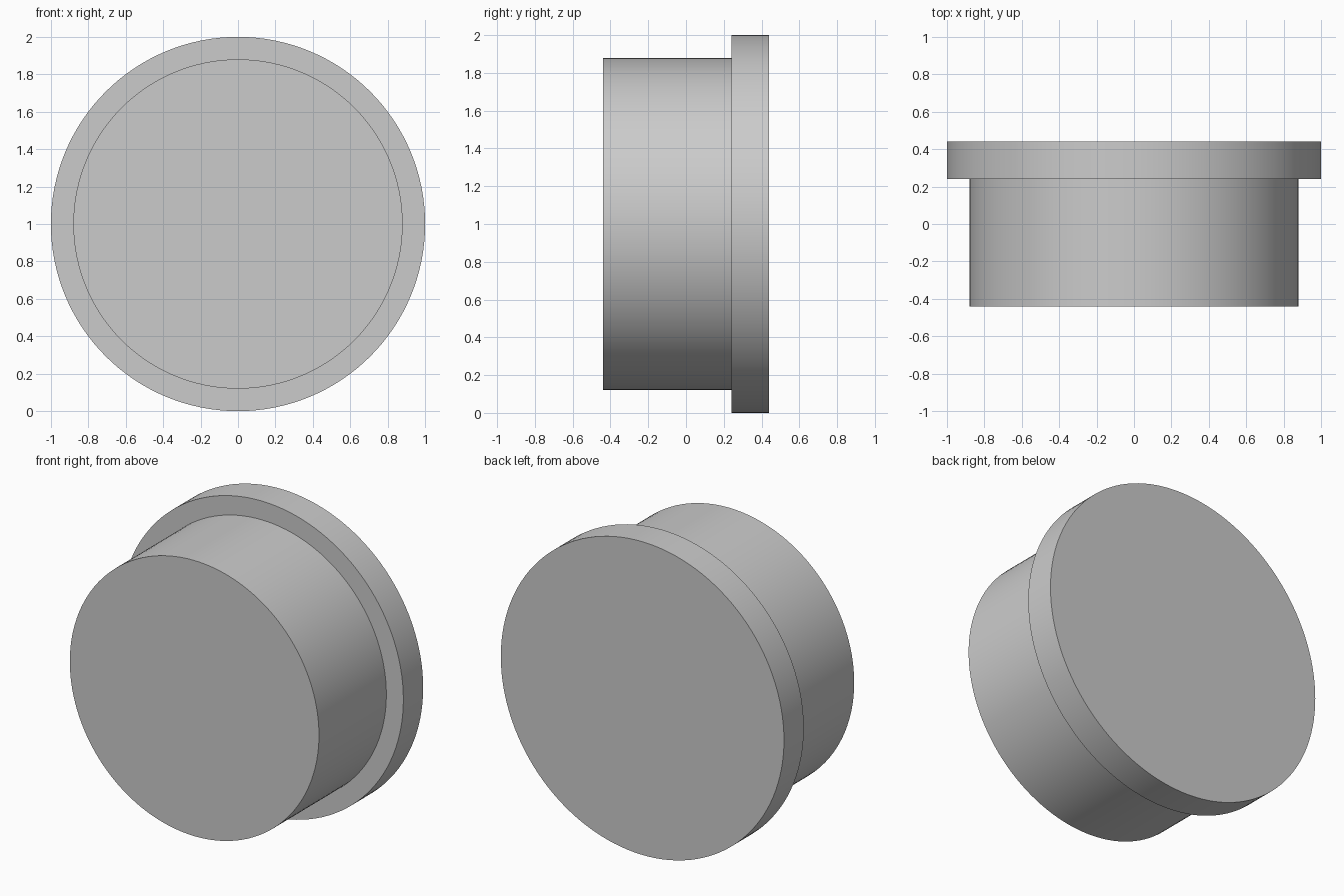
import bpy, bmesh, math

if "Cube" in bpy.data.objects:
    bpy.data.objects.remove(bpy.data.objects["Cube"])

SEGMENTS = 128
CENTRE_Z = 1.0

# Stepped profile (radius, y) from the front face to the back face
profile = [(0.88, -0.44), (0.88, 0.24), (1.0, 0.24), (1.0, 0.44)]

bm = bmesh.new()
rings = []
for radius, y in profile:
    ring = []
    for i in range(SEGMENTS):
        a = 2 * math.pi * i / SEGMENTS
        ring.append(bm.verts.new((radius * math.cos(a), y, CENTRE_Z + radius * math.sin(a))))
    rings.append(ring)

# Plug wall, flange step and flange rim
for r0, r1 in zip(rings, rings[1:]):
    for i in range(SEGMENTS):
        j = (i + 1) % SEGMENTS
        bm.faces.new((r0[i], r1[i], r1[j], r0[j]))

# Flat end caps
bm.faces.new(rings[0])
bm.faces.new(rings[-1])
bmesh.ops.recalc_face_normals(bm, faces=bm.faces[:])

mesh = bpy.data.meshes.new("flanged_plug")
bm.to_mesh(mesh)
bm.free()
plug = bpy.data.objects.new("flanged_plug", mesh)
bpy.context.collection.objects.link(plug)

# Smooth round walls, sharp rims
bpy.context.view_layer.objects.active = plug
plug.select_set(True)
bpy.ops.object.shade_smooth_by_angle(angle=math.radians(30))
